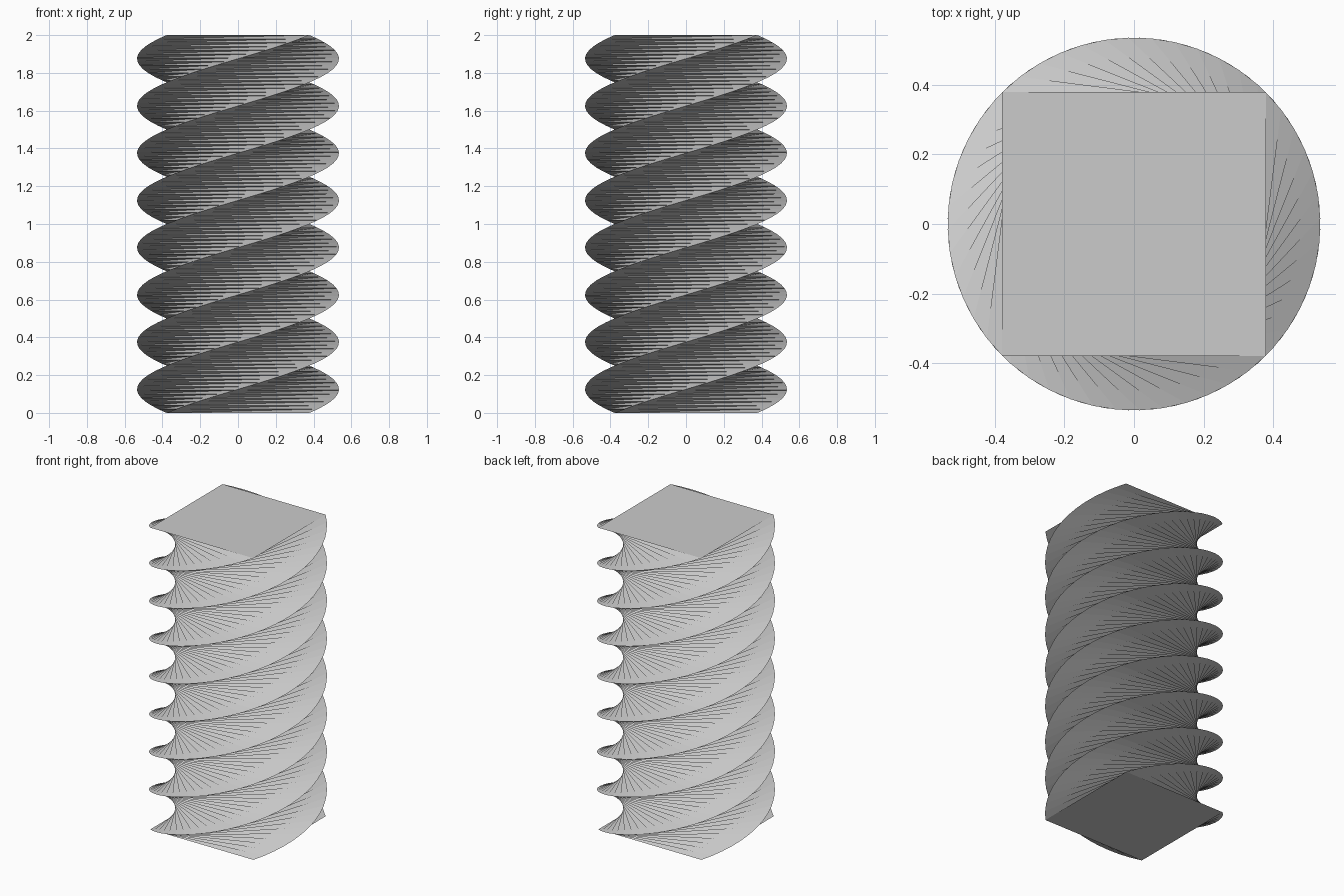
import bpy, bmesh, math

if "Cube" in bpy.data.objects:
    bpy.data.objects.remove(bpy.data.objects["Cube"])

HALF = 0.378            # half side of the square section
HEIGHT = 2.0
SLICES = 100
TWIST = math.radians(720)

grey = bpy.data.materials.new("light_grey")
grey.diffuse_color = (0.6, 0.6, 0.6, 1)
grey.use_nodes = True
grey.node_tree.nodes["Principled BSDF"].inputs["Base Color"].default_value = grey.diffuse_color

bm = bmesh.new()


def square_ring(i):
    """Square section at slice i, turned counter-clockwise with height."""
    t = i / SLICES
    r = HALF * math.sqrt(2)
    angles = [math.radians(225 + 90 * k) + TWIST * t for k in range(4)]
    return [bm.verts.new((r * math.cos(a), r * math.sin(a), HEIGHT * t)) for a in angles]


rings = [square_ring(i) for i in range(SLICES + 1)]

# twisted walls, each slice side split into two long triangles
for low, high in zip(rings, rings[1:]):
    for k in range(4):
        n = (k + 1) % 4
        bm.faces.new((low[k], low[n], high[n]))
        bm.faces.new((low[k], high[n], high[k]))

# flat square end caps
bm.faces.new(rings[0][::-1])
bm.faces.new(rings[-1])

mesh = bpy.data.meshes.new("twisted_column")
bm.to_mesh(mesh)
bm.free()
mesh.materials.append(grey)
column = bpy.data.objects.new("twisted_column", mesh)
bpy.context.collection.objects.link(column)
